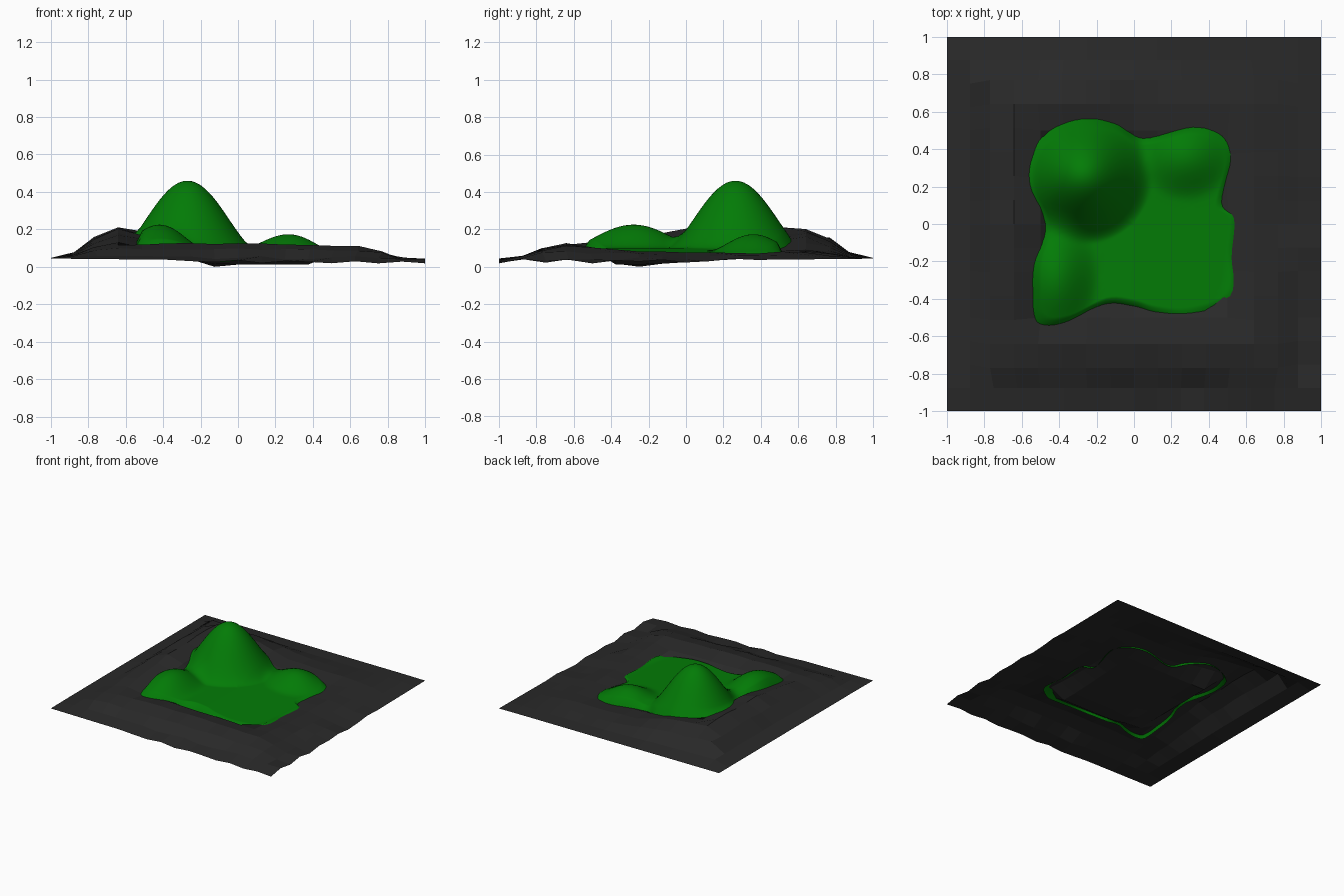
import bpy, math, random

if "Cube" in bpy.data.objects:
    bpy.data.objects.remove(bpy.data.objects["Cube"])
random.seed(7)

# Rim height every 22.5 degrees from +x
RIDGE = [.075, .075, .075, .085, .1, .165, .21, .21, .21, .17, .12, .13, .125, .125, .11, .085]
OUTLINE = [(.525, .03), (.45, .11), (.505, .34), (.45, .45), (.3, .49), (.05, .435),
           (-.1, .51), (-.27, .53), (-.44, .465), (-.525, .36), (-.54, .2), (-.455, -.02),
           (-.505, -.2), (-.51, -.35), (-.49, -.5), (-.35, -.5), (-.15, -.405),
           (0, -.415), (.12, -.45), (.3, -.46), (.505, -.38), (.515, -.15)]
HILLS = [(-.27, .265, .36, .37, .375), (-.42, -.28, .125, .24, .36), (.28, .36, .09, .26, .24)]


def lerp(a, b, t):
    return a + (b - a) * t


def clamp(t):
    return min(1, max(0, t))


def ground_height(x, y):
    d = max(abs(x), abs(y))
    a = (math.atan2(y, x) / (math.pi / 8)) % 16
    i = int(a) % 16
    rim = lerp(RIDGE[i], RIDGE[(i + 1) % 16], a - int(a))
    edge = .045 - .015 * clamp((x - y + .2) / 1.4)
    # sunken middle, deepest to the front and right of centre
    inner = .048 - .036 * clamp((x + .3) / .2) * clamp((.4 - y) / .6)
    stops = [(0, inner), (.375, inner), (.5, lerp(inner, rim, .72)), (.64, rim),
             (.77, lerp(edge, rim, .6)), (.875, lerp(edge, rim, .2)), (1.01, edge)]
    for (d0, z0), (d1, z1) in zip(stops, stops[1:]):
        if d <= d1:
            return lerp(z0, z1, (d - d0) / (d1 - d0))
    return edge


def meadow_height(x, y):
    z = .1 - .03 * clamp(x / .5)
    for hx, hy, h, rx, ry in HILLS:
        q = ((x - hx) / rx) ** 2 + ((y - hy) / ry) ** 2
        if q < 1:
            z += h * (1 - q) ** 1.9
    return max(z, ground_height(x, y) + .006)


def add_mesh(name, verts, faces, colour, smooth):
    me = bpy.data.meshes.new(name)
    me.from_pydata(verts, [], faces)
    me.polygons.foreach_set("use_smooth", [smooth] * len(me.polygons))
    mat = bpy.data.materials.new(name + "_colour")
    mat.diffuse_color = colour
    mat.use_nodes = True
    mat.node_tree.nodes["Principled BSDF"].inputs["Base Color"].default_value = mat.diffuse_color
    me.materials.append(mat)
    ob = bpy.data.objects.new(name, me)
    bpy.context.collection.objects.link(ob)
    return ob


# Faceted rocky ground sheet, with a raised rim around a sunken middle
N = 16
verts, faces = [], []
for j in range(N + 1):
    for i in range(N + 1):
        x, y = -1 + 2 * i / N, -1 + 2 * j / N
        z = ground_height(x, y)
        d = max(abs(x), abs(y))
        if .6 < d < .8:
            z += random.uniform(-.007, .007)
        elif d > .8 and x - y > .7:
            z += random.uniform(-.014, .01)
        if .6 < d < .8:
            x, y = x * 1.025, y * 1.025
        verts.append((x, y, max(z, .004)))
for j in range(N):
    for i in range(N):
        k = j * (N + 1) + i
        faces.append((k, k + 1, k + N + 2, k + N + 1))
verts[N // 2 - 1 + (N // 2 - 2) * (N + 1)] = (-.125, -.25, 0)   # lowest point
add_mesh("rocky_ground", verts, faces, (.022, .022, .022, 1), False)

# Smooth outline of the grassy patch (closed Catmull-Rom curve)
SUB, M = 6, len(OUTLINE)
border = []
for i in range(M):
    p0, p1, p2, p3 = (OUTLINE[(i + k) % M] for k in (-1, 0, 1, 2))
    for s in range(SUB):
        t = s / SUB
        border.append([.5 * (2 * b + (c - a) * t + (2 * a - 5 * b + 4 * c - d) * t * t
                             + (3 * b - a - 3 * c + d) * t ** 3)
                       for a, b, c, d in zip(p0, p1, p2, p3)])

# Grassy hills: concentric rings of the outline, last ring tucked under the ground
RINGS, S = 28, M * SUB
verts, faces = [(0, 0, meadow_height(0, 0))], []
for r in range(1, RINGS + 2):
    f = r / RINGS if r <= RINGS else 1.08
    for bx, by in border:
        x, y = bx * f, by * f
        z = meadow_height(x, y) if r <= RINGS else ground_height(x, y) - .025
        verts.append((x, y, z))
for s in range(S):
    n = (s + 1) % S
    faces.append((0, 1 + s, 1 + n))
    for r in range(RINGS):
        a, b = 1 + r * S, 1 + (r + 1) * S
        faces.append((a + s, b + s, b + n, a + n))
add_mesh("grassy_hills", verts, faces, (.001, .2, .002, 1), True)
